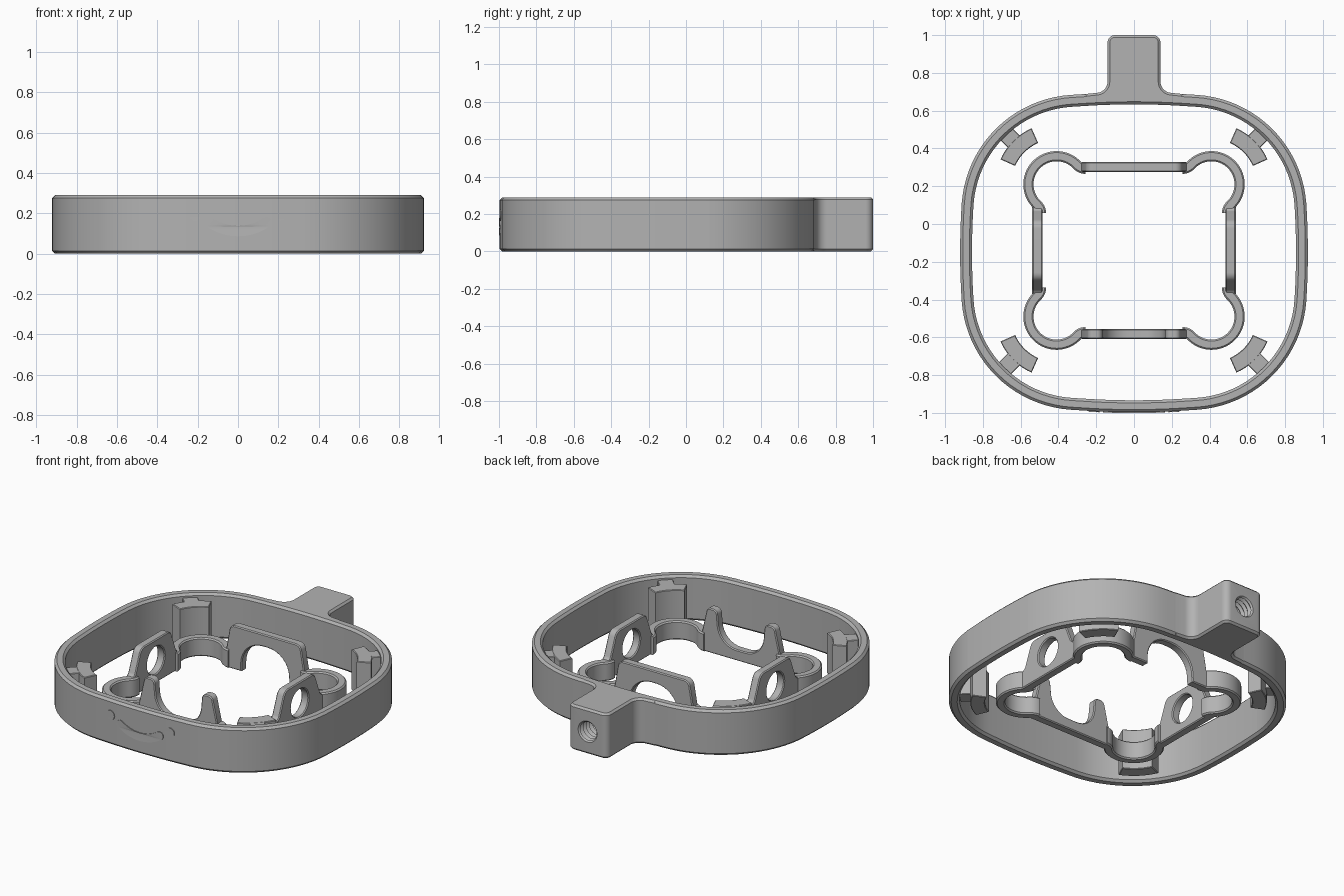
import bpy, math
from math import cos, sin, pi, radians
from mathutils import Matrix, Vector

if "Cube" in bpy.data.objects:
    bpy.data.objects.remove(bpy.data.objects["Cube"])

SHADE = (0.45, 0.45, 0.45, 1)
grey = bpy.data.materials.new("plain_grey")
grey.use_nodes = True
grey.diffuse_color = SHADE
grey.node_tree.nodes["Principled BSDF"].inputs["Base Color"].default_value = SHADE

MID_Y = -0.15      # centre of the ring
FRAME_Y = -0.14    # centre of the inner frame
HEIGHT = 0.29
LOBE_X, LOBE_Y = 0.41, 0.35
LOBE_TOP = 0.12


def finish(obj, angle=30):
    """Give the part its material and smooth its curved faces."""
    obj.data.materials.clear()
    obj.data.materials.append(grey)
    bpy.ops.object.select_all(action='DESELECT')
    obj.select_set(True)
    bpy.context.view_layer.objects.active = obj
    bpy.ops.object.shade_smooth_by_angle(angle=radians(angle))
    return obj


def mesh_object(name, verts, faces):
    me = bpy.data.meshes.new(name)
    me.from_pydata(verts, [], faces)
    obj = bpy.data.objects.new(name, me)
    bpy.context.collection.objects.link(obj)
    return obj


def arc(cx, cy, r, a, b, n=16):
    steps = [radians(a + (b - a) * i / n) for i in range(n + 1)]
    return [(cx + r * cos(t), cy + r * sin(t)) for t in steps]


def rounded(corners, n=8):
    """Outline from (x, y, radius) corners, each filleted."""
    pts = []
    for i, (x, y, r) in enumerate(corners):
        p = Vector((x, y))
        if r == 0:
            pts.append((x, y))
            continue
        a = (Vector(corners[i - 1][:2]) - p).normalized()
        b = (Vector(corners[(i + 1) % len(corners)][:2]) - p).normalized()
        half = a.angle(b) / 2
        c = p + (a + b).normalized() * (r / sin(half))
        start, end = p + a * (r / math.tan(half)) - c, p + b * (r / math.tan(half)) - c
        turn = start.angle(end)
        for k in range(n + 1):
            t = k / n
            pts.append(tuple(c + (start * sin((1 - t) * turn) + end * sin(t * turn)) / sin(turn)))
    return pts


def plate(name, outlines, half, bevel, matrix):
    """Filled outlines (later ones are holes) with chamfered edges."""
    cu = bpy.data.curves.new(name, 'CURVE')
    cu.dimensions, cu.fill_mode = '2D', 'BOTH'
    cu.extrude, cu.bevel_depth, cu.bevel_resolution, cu.offset = half - bevel, bevel, 0, -bevel
    for pts in outlines:
        sp = cu.splines.new('POLY')
        sp.points.add(len(pts) - 1)
        for q, (x, y) in zip(sp.points, pts):
            q.co = (x, y, 0, 1)
        sp.use_cyclic_u = True
    tmp = bpy.data.objects.new(name + "_outline", cu)
    bpy.context.collection.objects.link(tmp)
    dg = bpy.context.evaluated_depsgraph_get()
    me = bpy.data.meshes.new_from_object(tmp.evaluated_get(dg))
    bpy.data.objects.remove(tmp)
    me.transform(matrix)
    me.name = name
    obj = bpy.data.objects.new(name, me)
    bpy.context.collection.objects.link(obj)
    return finish(obj)


def sweep(name, path, section, closed):
    """Carry a closed (offset, z) section along a path of (point, normal)."""
    verts = [(p.x + n.x * o, p.y + n.y * o, z) for p, n in path for o, z in section]
    m, k = len(path), len(section)
    faces = []
    for i in range(m if closed else m - 1):
        j = (i + 1) % m
        for s in range(k):
            t = (s + 1) % k
            faces.append((i * k + s, j * k + s, j * k + t, i * k + t))
    if not closed:
        faces += [tuple(range(k)), tuple(range((m - 1) * k, m * k))[::-1]]
    return finish(mesh_object(name, verts, faces))


def wall_section(outer, inner, top, c):
    return [(outer - c, 0), (outer, c), (outer, top - c), (outer - c, top),
            (inner + c, top), (inner, top - c), (inner, c), (inner + c, 0)]


# Outer ring: gently bowed sides with broad corners
SX, SY, CX, CY, BIG, SMALL = 0.93, 0.854, 0.875, 0.80, 4, 0.62
outline = rounded([(SX, 0, BIG), (CX, CY, SMALL), (0, SY, BIG), (-CX, CY, SMALL),
                   (-SX, 0, BIG), (-CX, -CY, SMALL), (0, -SY, BIG), (CX, -CY, SMALL)], 20)
ring_path = []
for i, (x, y) in enumerate(outline):
    along = Vector(outline[(i + 1) % len(outline)]) - Vector(outline[i - 1])
    ring_path.append((Vector((x, y + MID_Y)), Vector((along.y, -along.x)).normalized()))
sweep("outer_ring", ring_path, wall_section(0, -0.063, HEIGHT, 0.014), True)

# Handle block with flared root
handle = plate("handle", [rounded([
    (0.26, 0.66, 0), (0.26, 0.688, 0), (0.14, 0.70, 0.06), (0.14, 1, 0.04),
    (-0.14, 1, 0.04), (-0.14, 0.70, 0.06), (-0.26, 0.688, 0), (-0.26, 0.66, 0)])],
    HEIGHT / 2, 0.012, Matrix.Translation((0, 0, HEIGHT / 2)))

# Threaded blind hole in the handle
SIDES, STEPS = 32, 17
verts, faces = [], []
for i in range(STEPS):
    r = 0.072 if i % 2 else 0.058
    for k in range(SIDES):
        a = 2 * pi * k / SIDES
        verts.append((r * cos(a), 1.02 - i * 0.015, HEIGHT / 2 + r * sin(a)))
for i in range(STEPS - 1):
    for k in range(SIDES):
        j = (k + 1) % SIDES
        faces.append((i * SIDES + k, i * SIDES + j, (i + 1) * SIDES + j, (i + 1) * SIDES + k))
faces += [tuple(range(SIDES))[::-1], tuple(range((STEPS - 1) * SIDES, STEPS * SIDES))]
cutter = finish(mesh_object("thread_cutter", verts, faces))
cut = handle.modifiers.new("thread", 'BOOLEAN')
cut.operation, cut.object, cut.solver = 'DIFFERENCE', cutter, 'EXACT'
bpy.context.view_layer.objects.active = handle
bpy.ops.object.modifier_apply(modifier=cut.name)
bpy.data.objects.remove(cutter)
finish(handle)

# Corner lobes of the inner frame, flowing into the walls, and the clips facing them
LOBE_R, NECK_R, SPAN = 0.149, 0.06, 92
for sx, side in ((1, "left"), (-1, "right")):
    for sy, end in ((1, "back"), (-1, "front")):
        mid = Vector((sx * LOBE_X, FRAME_Y + sy * LOBE_Y))
        facing = math.degrees(math.atan2(sy, sx))
        lo, hi = facing - SPAN, facing + SPAN
        path = [(mid + Vector(d) * LOBE_R, Vector(d)) for d in arc(0, 0, 1, lo, hi, 36)]
        necks = []
        for a, turn in ((lo, SPAN - 45), (hi, 45 - SPAN)):
            hub = mid + Vector((cos(radians(a)), sin(radians(a)))) * (LOBE_R + NECK_R)
            necks.append([(hub - Vector(d) * NECK_R, Vector(d)) for d in arc(0, 0, 1, a, a + turn, 8)])
        path = necks[0][:0:-1] + path + necks[1][1:]
        sweep(f"{end}_{side}_lobe", path, wall_section(0.027, -0.027, LOBE_TOP, 0.008), False)
        place = Matrix.Translation((mid.x, mid.y, 0)) @ Matrix.Rotation(radians(facing), 4, 'Z')
        pad = arc(0, 0, 0.325, -21, 21, 10) + arc(0, 0, 0.24, 21, -21, 10)
        plate(f"{end}_{side}_clip", [pad], 0.132, 0.004, place @ Matrix.Translation((0, 0, 0.134)))
        rib = [(0.31, -0.045), (0.40, -0.045), (0.40, 0.045), (0.31, 0.045)]
        plate(f"{end}_{side}_clip_rib", [rib], 0.105, 0.003, place @ Matrix.Translation((0, 0, 0.16)))

# Side walls of the inner frame, each with a round hole
upright = Matrix.Rotation(pi / 2, 4, 'X')
side_wall = rounded([(-0.25, 0, 0), (0.25, 0, 0), (0.25, 0.1, 0), (0.21, 0.13, 0.03),
                     (0.15, 0.28, 0.05), (-0.15, 0.28, 0.05), (-0.21, 0.13, 0.03), (-0.25, 0.1, 0)])
for sx, side in ((1, "left"), (-1, "right")):
    place = Matrix.Translation((sx * 0.512, FRAME_Y, 0)) @ Matrix.Rotation(pi / 2, 4, 'Z') @ upright
    plate(f"{side}_wall", [side_wall, arc(0, 0.145, 0.088, 0, 348.75, 31)], 0.027, 0.006, place)

# Back wall: an arch open below
plate("back_wall", [rounded([
    (-0.28, 0, 0), (-0.17, 0, 0), (-0.16, 0.2, 0.15), (0.16, 0.2, 0.15), (0.17, 0, 0), (0.28, 0, 0),
    (0.28, 0.11, 0), (0.25, 0.28, 0.04), (-0.25, 0.28, 0.04), (-0.28, 0.11, 0)])],
    0.027, 0.006, Matrix.Translation((0, 0.302, 0)) @ upright)

# Front wall: a cradle with two horns
plate("front_wall", [rounded([
    (-0.28, 0, 0), (0.28, 0, 0), (0.28, 0.11, 0), (0.24, 0.285, 0.03), (0.17, 0.285, 0.03),
    (0.15, 0.07, 0.13), (-0.15, 0.07, 0.13), (-0.17, 0.285, 0.03), (-0.24, 0.285, 0.03),
    (-0.28, 0.11, 0)])],
    0.027, 0.006, Matrix.Translation((0, -0.582, 0)) @ upright)


# Thin smiling face, following the bow of the ring's front
def face_plate(name, pts):
    obj = plate(name, [pts], 0.004, 0, Matrix.Translation((0, -0.997, 0)) @ upright)
    for v in obj.data.vertices:
        v.co.y += v.co.x ** 2 / (2 * BIG)


for sx, side in ((1, "left"), (-1, "right")):
    face_plate(f"{side}_eye", arc(sx * 0.212, 0.193, 0.03, 0, 345, 23))
R, W, A = 0.25, 0.026, 34
tip = [(s * R * sin(radians(A)), 0.362 - R * cos(radians(A))) for s in (1, -1)]
face_plate("smile", arc(0, 0.362, R + W, -90 - A, -90 + A) + arc(*tip[0], W, -90 + A, 90 + A, 8)[1:-1]
           + arc(0, 0.362, R - W, -90 + A, -90 - A) + arc(*tip[1], W, 90 - A, 270 - A, 8)[1:-1])
